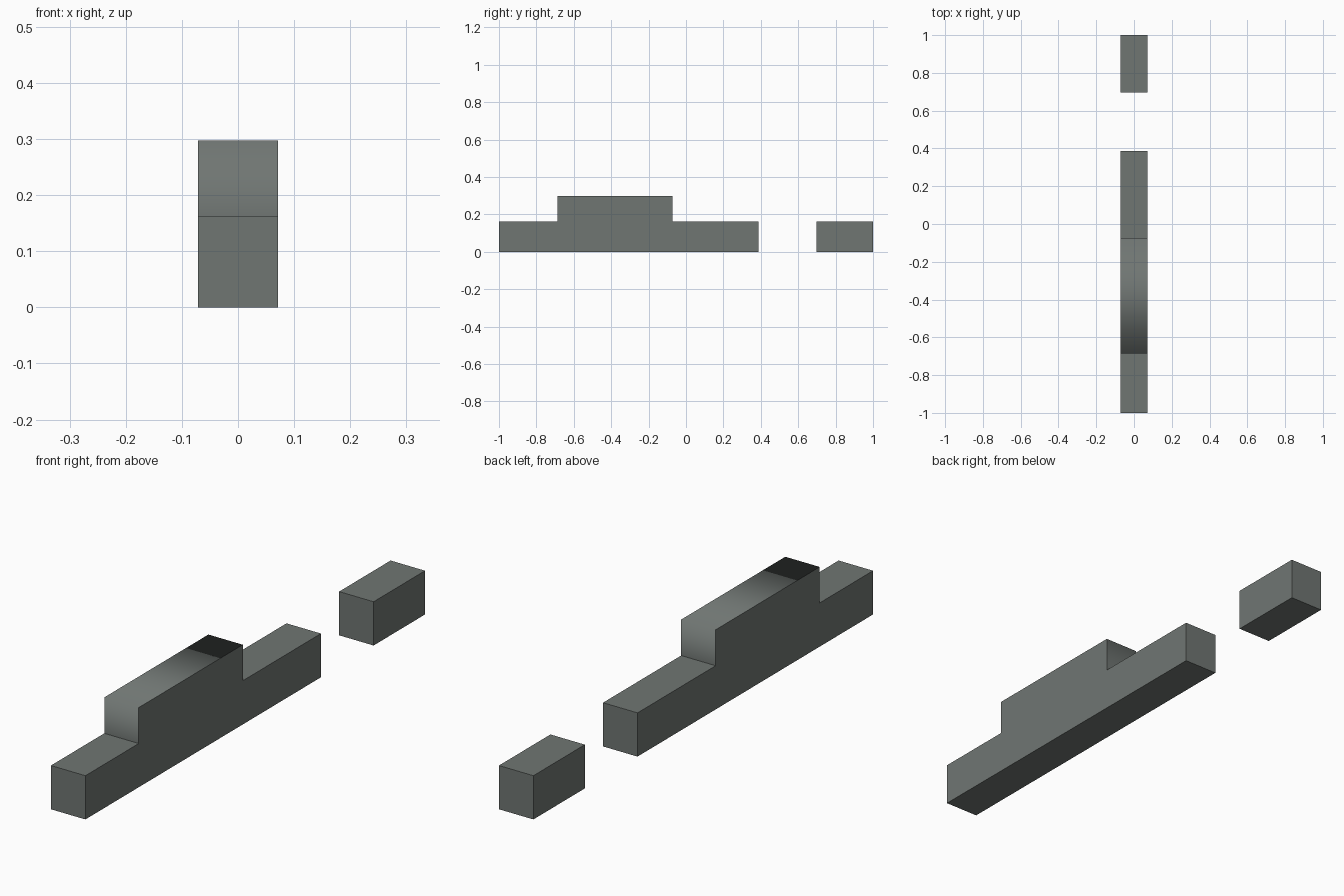
import bpy
import bmesh

if "Cube" in bpy.data.objects:
    bpy.data.objects.remove(bpy.data.objects["Cube"])

HALF_W = 0.071     # half width of every part
LOW, HIGH = 0.163, 0.297

grey = bpy.data.materials.new("slate_grey")
grey.diffuse_color = (0.162, 0.181, 0.171, 1.0)
grey.use_nodes = True
grey.node_tree.nodes["Principled BSDF"].inputs["Base Color"].default_value = grey.diffuse_color


def extrude_profile(name, profile, smooth_edges=()):
    """Extrude a (y, z) outline across x; listed outline edges shade smooth."""
    bm = bmesh.new()
    left = [bm.verts.new((-HALF_W, y, z)) for y, z in profile]
    right = [bm.verts.new((HALF_W, y, z)) for y, z in profile]
    bm.faces.new(left)
    bm.faces.new(right[::-1])
    n = len(profile)
    for i in range(n):
        j = (i + 1) % n
        face = bm.faces.new((left[i], right[i], right[j], left[j]))
        face.smooth = i in smooth_edges
    bmesh.ops.recalc_face_normals(bm, faces=bm.faces[:])
    mesh = bpy.data.meshes.new(name)
    bm.to_mesh(mesh)
    bm.free()
    mesh.materials.append(grey)
    obj = bpy.data.objects.new(name, mesh)
    bpy.context.collection.objects.link(obj)
    return obj


# Long bar with a raised, softly shaded step on top
extrude_profile("stepped_bar", [
    (-1.0, 0), (-1.0, LOW), (-0.686, LOW), (-0.686, HIGH),
    (-0.073, HIGH), (-0.073, LOW), (0.387, LOW), (0.387, 0),
], smooth_edges=(2, 3, 4))

# Separate short block at the back
extrude_profile("rear_block", [
    (0.697, 0), (0.697, LOW), (1.0, LOW), (1.0, 0),
])
